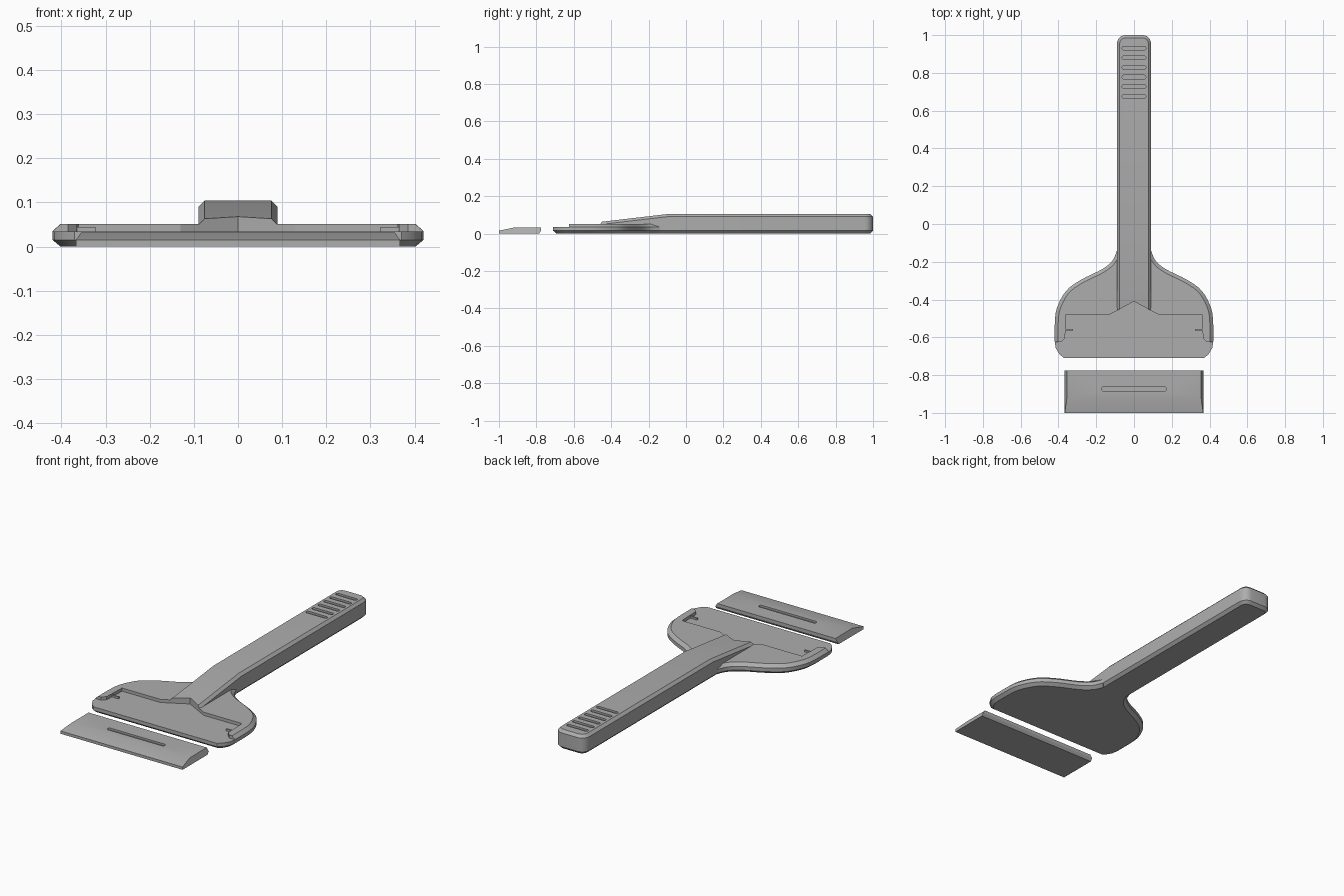
import bpy, bmesh, math
from mathutils import Vector

if "Cube" in bpy.data.objects:
    bpy.data.objects.remove(bpy.data.objects["Cube"], do_unlink=True)

grey = bpy.data.materials.new("plain_grey")
grey.use_nodes = True
GREY = (0.42, 0.42, 0.42, 1)
grey.diffuse_color = GREY
grey.node_tree.nodes["Principled BSDF"].inputs["Base Color"].default_value = GREY


def make_object(name, bm):
    bmesh.ops.recalc_face_normals(bm, faces=bm.faces)
    mesh = bpy.data.meshes.new(name)
    bm.to_mesh(mesh)
    bm.free()
    mesh.materials.append(grey)
    obj = bpy.data.objects.new(name, mesh)
    bpy.context.collection.objects.link(obj)
    return obj


def mirrored(half):
    """Close a right-hand outline by mirroring it across x = 0."""
    return half + [(-x, y) for x, y in reversed(half) if x > 0]


def inset(outline, d):
    """Offset a counter-clockwise outline inwards with mitred corners."""
    pts = [Vector(p) for p in outline]
    out = []
    for i, p in enumerate(pts):
        a = (p - pts[i - 1]).normalized()
        b = (pts[(i + 1) % len(pts)] - p).normalized()
        na, nb = Vector((-a.y, a.x)), Vector((-b.y, b.x))
        out.append(p + (na + nb) * d / (1 + na.dot(nb)))
    return out


def add_prism(bm, outline, levels):
    """Stack inset copies of an outline at (height, inset) levels."""
    rings = [[bm.verts.new((p[0], p[1], z)) for p in inset(outline, d)]
             for z, d in levels]
    n = len(outline)
    for low, high in zip(rings, rings[1:]):
        for i in range(n):
            j = (i + 1) % n
            bm.faces.new((low[i], low[j], high[j], high[i]))
    bm.faces.new(rings[0][::-1])
    bm.faces.new(rings[-1])


def smooth_path(points, steps=4):
    """Catmull-Rom curve through the points."""
    p = [Vector(q) for q in [points[0]] + points + [points[-1]]]
    out = []
    for a, b, c, d in zip(p, p[1:], p[2:], p[3:]):
        for s in range(steps):
            t = s / steps
            q = 0.5 * (2 * b + (c - a) * t + (2 * a - 5 * b + 4 * c - d) * t ** 2
                       + (3 * b - a - 3 * c + d) * t ** 3)
            out.append((q.x, q.y))
    return out + [points[-1]]


def arc(cx, cy, r, start, end, steps=6):
    return [(cx + r * math.cos(math.radians(start + (end - start) * i / steps)),
             cy + r * math.sin(math.radians(start + (end - start) * i / steps)))
            for i in range(steps + 1)]


def rounded_slot(bm, y, half_w, half_h, z, depth):
    r = half_h * 0.9
    half = (arc(half_w - r, y - half_h + r, r, -90, 0, 3)
            + arc(half_w - r, y + half_h - r, r, 0, 90, 3))
    add_prism(bm, mirrored(half), [(z - depth, 0), (z + 0.05, 0)])


def cut(obj, cutter):
    cutter.hide_render = True
    mod = obj.modifiers.new("cut", "BOOLEAN")
    mod.operation = "DIFFERENCE"
    mod.solver = "EXACT"
    mod.object = cutter
    bpy.context.view_layer.objects.active = obj
    bpy.ops.object.modifier_apply(modifier=mod.name)


# Flared head with chamfered rims
flare = smooth_path([(0.42, -0.54), (0.41, -0.45), (0.36, -0.355), (0.28, -0.295),
                     (0.17, -0.24), (0.115, -0.195), (0.09, -0.14)])
front_corner = [(0.37, -0.71), (0.395, -0.69), (0.415, -0.655), (0.42, -0.62)]
bm = bmesh.new()
add_prism(bm, mirrored(front_corner + flare),
          [(0, 0.018), (0.015, 0), (0.035, 0), (0.051, 0.018)])
head = make_object("scraper_head", bm)

# Handle, sloping down towards the head
bm = bmesh.new()
add_prism(bm, mirrored([(0.09, -0.48)] + arc(0.045, 0.955, 0.045, 0, 90)),
          [(0, 0.015), (0.015, 0), (0.09, 0), (0.104, 0.014)])
bmesh.ops.bisect_plane(bm, geom=bm.verts[:] + bm.edges[:] + bm.faces[:],
                       plane_co=(0, -0.1, 0), plane_no=(0, 1, 0))
for v in bm.verts:
    if v.co.z > 0.05 and v.co.y < -0.1:
        v.co.z -= 0.117 * (-0.1 - v.co.y)
handle = make_object("handle", bm)

# Blade pocket with its pointed rear notch and open front shoulders
FLOOR = 0.034
pocket = [(0.5, -0.8), (0.5, -0.625), (0.385, -0.625), (0.365, -0.605),
          (0.36, -0.48), (0.13, -0.48), (0, -0.41)]
bm = bmesh.new()
add_prism(bm, mirrored(pocket), [(FLOOR, 0), (0.2, 0)])
pocket_cutter = make_object("pocket_cutter", bm)

# Grip grooves at the handle end
bm = bmesh.new()
for i in range(6):
    rounded_slot(bm, 0.931 - i * 0.051, 0.063, 0.01, 0.104, 0.01)
groove_cutter = make_object("groove_cutter", bm)

# Separate blade cover with a sloped front and tapered ends
profile = [(-1, 0), (-1, 0.015), (-0.92, 0.032), (-0.775, 0.032),
           (-0.775, 0.015), (-0.785, 0)]
bm = bmesh.new()
ends = [[bm.verts.new((s * (0.355 if z > 0.03 else 0.367), y, z)) for y, z in profile]
        for s in (-1, 1)]
for i in range(len(profile)):
    j = (i + 1) % len(profile)
    bm.faces.new((ends[0][i], ends[0][j], ends[1][j], ends[1][i]))
for end in ends:
    bm.faces.new(end)
cover = make_object("blade_cover", bm)
bm = bmesh.new()
rounded_slot(bm, -0.873, 0.172, 0.011, 0.032, 0.01)
slot_cutter = make_object("slot_cutter", bm)

cut(head, pocket_cutter)
cut(handle, pocket_cutter)
cut(handle, groove_cutter)
cut(cover, slot_cutter)
for cutter in (pocket_cutter, groove_cutter, slot_cutter):
    bpy.data.objects.remove(cutter, do_unlink=True)

# Small locating tabs on the pocket walls
for side, name in ((1, "left_tab"), (-1, "right_tab")):
    bm = bmesh.new()
    bmesh.ops.create_cube(bm, size=1)
    for v in bm.verts:
        v.co = (side * 0.343 + v.co.x * 0.04, -0.56 + v.co.y * 0.009,
                FLOOR + 0.004 + v.co.z * 0.012)
    make_object(name, bm)

# Shading: smooth curves, sharp chamfers
bpy.ops.object.select_all(action="DESELECT")
for obj in (head, handle, cover):
    obj.select_set(True)
bpy.context.view_layer.objects.active = head
bpy.ops.object.shade_smooth_by_angle(angle=math.radians(25))
